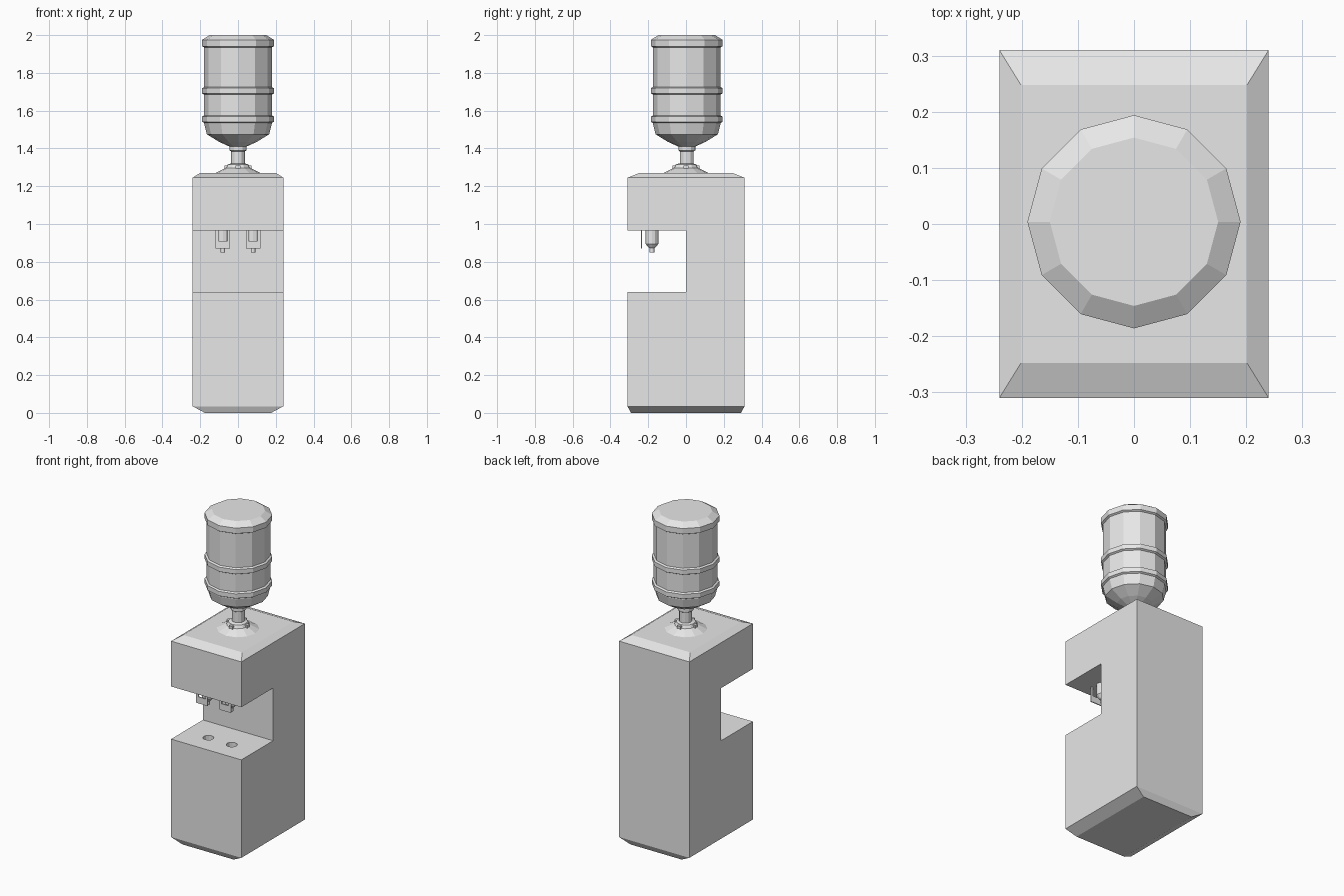
import bpy, bmesh, math
from mathutils import Matrix, Vector

if "Cube" in bpy.data.objects:
    bpy.data.objects.remove(bpy.data.objects["Cube"], do_unlink=True)

# One plain grey for the whole cooler
grey = bpy.data.materials.new("plain_grey")
grey.use_nodes = True
grey.diffuse_color = (0.8, 0.8, 0.8, 1)
grey.node_tree.nodes["Principled BSDF"].inputs["Base Color"].default_value = (0.8, 0.8, 0.8, 1)


def finish(bm, name):
    bmesh.ops.recalc_face_normals(bm, faces=bm.faces)
    mesh = bpy.data.meshes.new(name)
    bm.to_mesh(mesh)
    bm.free()
    mesh.materials.append(grey)
    obj = bpy.data.objects.new(name, mesh)
    bpy.context.collection.objects.link(obj)
    return obj


def lathe(name, profile, sides, centre=(0, 0)):
    """Closed faceted solid from (radius, height) rings."""
    bm = bmesh.new()
    rings = []
    for r, z in profile:
        ring = []
        for i in range(sides):
            a = math.tau * i / sides
            ring.append(bm.verts.new((centre[0] + r * math.cos(a), centre[1] + r * math.sin(a), z)))
        rings.append(ring)
    for low, high in zip(rings, rings[1:]):
        for i in range(sides):
            j = (i + 1) % sides
            bm.faces.new((low[i], low[j], high[j], high[i]))
    bm.faces.new(rings[0][::-1])
    bm.faces.new(rings[-1])
    return finish(bm, name)


def extrude_profile(bm, points, direction):
    face = bm.faces.new([bm.verts.new(p) for p in points])
    out = bmesh.ops.extrude_face_region(bm, geom=[face])
    moved = [v for v in out["geom"] if isinstance(v, bmesh.types.BMVert)]
    bmesh.ops.translate(bm, verts=moved, vec=direction)
    bmesh.ops.recalc_face_normals(bm, faces=bm.faces)


def taper_end(bm, sign, scale, dz):
    """Extrude the end face facing up or down into a tapered cap."""
    pick = max(bm.faces, key=lambda f: sign * f.calc_center_median().z)
    out = bmesh.ops.extrude_discrete_faces(bm, faces=[pick])
    cap = out["faces"][0]
    for v in cap.verts:
        v.co = Vector((v.co.x * scale[0], v.co.y * scale[1], v.co.z + dz))


# Cabinet: C-shaped side profile with tapered top and bottom
HALF_X, HALF_Y = 0.24, 0.31
outline = [(-HALF_Y, 0.035), (HALF_Y, 0.035), (HALF_Y, 1.245), (-HALF_Y, 1.245),
           (-HALF_Y, 0.965), (0, 0.965), (0, 0.64), (-HALF_Y, 0.64)]
bm = bmesh.new()
extrude_profile(bm, [(-HALF_X, y, z) for y, z in outline], (2 * HALF_X, 0, 0))
taper_end(bm, 1, (0.84, 0.8), 0.025)
taper_end(bm, -1, (0.73, 0.94), -0.035)
cabinet = finish(bm, "cabinet")

# Round drain holes in the tray, one under each tap
bpy.context.view_layer.objects.active = cabinet
for x in (-0.08, 0.08):
    cutter = lathe("drain_cutter", [(0.031, 0.60), (0.031, 0.70)], 12, (x, -0.175))
    cutter.hide_render = True
    mod = cabinet.modifiers.new("drain_hole", "BOOLEAN")
    mod.operation, mod.solver, mod.object = "DIFFERENCE", "EXACT", cutter
    bpy.ops.object.modifier_apply(modifier=mod.name)
    bpy.data.objects.remove(cutter, do_unlink=True)

# Flared bottle seat on top of the cabinet
lathe("bottle_seat", [(0.13, 1.265), (0.1, 1.28), (0.065, 1.297),
                      (0.055, 1.315), (0.04, 1.32)], 12)

# Small lugs round the seat
bm = bmesh.new()
for i in range(4):
    turn = Matrix.Rotation(math.tau * i / 4, 4, "Z")
    place = turn @ Matrix.Translation((0.058, 0, 1.3)) @ Matrix.Diagonal((0.025, 0.025, 0.02, 1))
    bmesh.ops.create_cube(bm, size=1, matrix=place)
finish(bm, "seat_lugs")

# Upturned water bottle with three raised bands
BODY, BAND = 0.179, 0.19
profile = [(0.037, 1.3), (0.037, 1.385), (0.045, 1.39), (0.045, 1.41),
           (0.1, 1.435), (0.165, 1.475), (BODY, 1.53)]
for low, high in ((1.535, 1.575), (1.685, 1.725), (1.935, 1.97)):
    profile += [(BODY, low), (BAND, low + 0.006), (BAND, high - 0.006)]
    if high < 1.9:
        profile.append((BODY, high))
profile += [(BAND, 1.975), (0.15, 2.0)]
lathe("water_bottle", profile, 12, (0, 0.004))

# Taps, each with a forked push lever in front
for side, x in (("right", -0.08), ("left", 0.08)):
    lathe(side + "_tap", [(0.034, 0.966), (0.034, 0.895), (0.018, 0.875),
                          (0.012, 0.872), (0.012, 0.85)], 12, (x, -0.18))
    bm = bmesh.new()
    fork = [(-0.038, 0.87), (0.038, 0.87), (0.038, 0.966), (0.024, 0.966),
            (0.024, 0.91), (-0.024, 0.91), (-0.024, 0.966), (-0.038, 0.966)]
    extrude_profile(bm, [(x + dx, -0.239, z) for dx, z in fork], (0, 0.006, 0))
    finish(bm, side + "_tap_lever")
